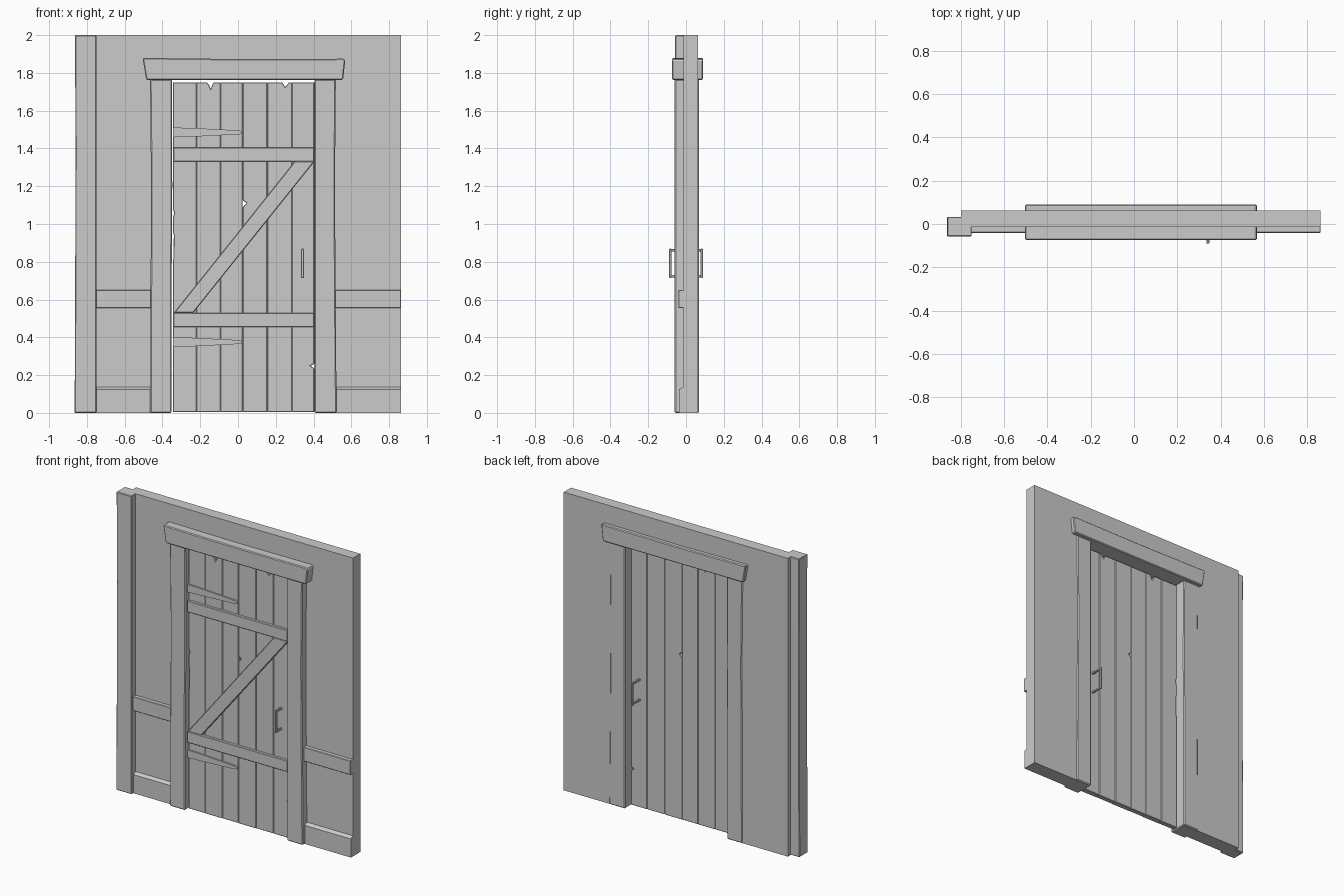
import bpy, bmesh


def prism(name, pts, y0, y1, bevel=0.0):
    """Front outline (x, z) extruded from y0 to y1."""
    bm = bmesh.new()
    face = bm.faces.new([bm.verts.new((x, y0, z)) for x, z in pts])
    ext = bmesh.ops.extrude_face_region(bm, geom=[face])
    verts = [v for v in ext["geom"] if isinstance(v, bmesh.types.BMVert)]
    bmesh.ops.translate(bm, verts=verts, vec=(0, y1 - y0, 0))
    bmesh.ops.recalc_face_normals(bm, faces=bm.faces[:])
    mesh = bpy.data.meshes.new(name)
    bm.to_mesh(mesh)
    bm.free()
    ob = bpy.data.objects.new(name, mesh)
    bpy.context.collection.objects.link(ob)
    if bevel:
        mod = ob.modifiers.new("worn_edges", "BEVEL")
        mod.width = bevel
        mod.segments = 1
        mod.limit_method = "ANGLE"
    return ob


def box(name, x0, x1, y0, y1, z0, z1, bevel=0.0):
    return prism(name, [(x0, z0), (x1, z0), (x1, z1), (x0, z1)], y0, y1, bevel)


# wall with door opening
prism("wall", [(-0.80, 0), (-0.38, 0), (-0.38, 1.79), (0.44, 1.79), (0.44, 0),
               (0.863, 0), (0.863, 2), (-0.80, 2)], -0.014, 0.063)

# corner post, slightly uneven on its outer side
prism("corner_post", [(-0.865, 0), (-0.75, 0), (-0.75, 2), (-0.863, 2),
                      (-0.86, 1.4), (-0.862, 0.7)], -0.057, 0.033, 0.004)

# wall rails and baseboards on both sides of the door
for side, x0, x1 in (("left", -0.76, -0.45), ("right", 0.50, 0.863)):
    box("mid_rail_" + side, x0, x1, -0.041, -0.010, 0.555, 0.65, 0.003)
    base = box("baseboard_" + side, x0, x1, -0.036, -0.010, 0, 0.14)
    for v in base.data.vertices:          # sloped top
        if v.co.z > 0.1 and v.co.y < -0.03:
            v.co.z = 0.125

# door jambs with hand-hewn outer edges
prism("jamb_left", [(-0.465, 0), (-0.352, 0), (-0.352, 0.6), (-0.348, 1.2), (-0.35, 1.765),
                    (-0.466, 1.765), (-0.460, 1.2), (-0.463, 0.6)], -0.06, 0.069, 0.006)
prism("jamb_right", [(0.405, 0), (0.522, 0), (0.517, 0.6), (0.513, 1.2), (0.518, 1.765),
                     (0.405, 1.765), (0.405, 0.9)], -0.06, 0.069, 0.006)

# lintel beam
prism("lintel", [(-0.486, 1.763), (0.556, 1.763), (0.568, 1.868), (0.560, 1.875),
                 (0.02, 1.873), (-0.505, 1.879)], -0.074, 0.09, 0.012)

# door planks: left edge, right edge, chips along the top / left / right edges
planks = [
    (-0.345, -0.220, [], [(-0.345, 1.08), (-0.338, 1.06), (-0.345, 1.03), (-0.345, 0.96),
                          (-0.340, 0.94), (-0.341, 0.82), (-0.345, 0.81)], []),
    (-0.220, -0.092, [(-0.130, 1.75), (-0.145, 1.715), (-0.152, 1.735), (-0.165, 1.75)], [], []),
    (-0.092, 0.025, [], [], []),
    (0.025, 0.155, [], [(0.025, 1.125), (0.046, 1.11), (0.025, 1.09)], []),
    (0.155, 0.285, [(0.270, 1.75), (0.250, 1.725), (0.235, 1.75)], [], []),
    (0.285, 0.404, [], [], [(0.404, 0.235), (0.384, 0.25), (0.404, 0.26)]),
]
for i, (x0, x1, top, left, right) in enumerate(planks):
    outline = [(x0, 0.004), (x1, 0.004)] + right + [(x1, 1.75)] + top + [(x0, 1.75)] + left
    prism(f"door_plank_{i + 1}", outline, -0.030 - 0.002 * (i % 2), 0.004 + 0.001 * (i % 2), 0.003)

# Z-shaped bracing
box("brace_top", -0.343, 0.403, -0.050, -0.028, 1.33, 1.405, 0.003)
box("brace_bottom", -0.343, 0.403, -0.050, -0.028, 0.455, 0.53, 0.003)
prism("brace_diagonal", [(-0.338, 0.53), (-0.238, 0.53), (0.403, 1.33), (0.300, 1.33)],
      -0.049, -0.028, 0.003)

# tapered hinge straps
for name, z in (("upper", 1.485), ("lower", 0.375)):
    prism("hinge_strap_" + name,
          [(-0.345, z - 0.026), (-0.22, z - 0.022), (0.010, z - 0.010), (0.020, z - 0.005),
           (0.020, z + 0.005), (0.010, z + 0.010), (-0.22, z + 0.022), (-0.345, z + 0.026)],
          -0.041, -0.028)

# pull handles on front and back
for side, root, tip in (("front", -0.026, -0.09), ("back", 0.0, 0.09)):
    s = 1 if tip > 0 else -1
    box(f"handle_{side}_grip", 0.334, 0.349, tip - s * 0.013, tip, 0.715, 0.87, 0.003)
    for tag, z in (("lower", 0.718), ("upper", 0.854)):
        box(f"handle_{side}_{tag}_peg", 0.335, 0.348, root, tip - s * 0.01, z, z + 0.013, 0.002)
